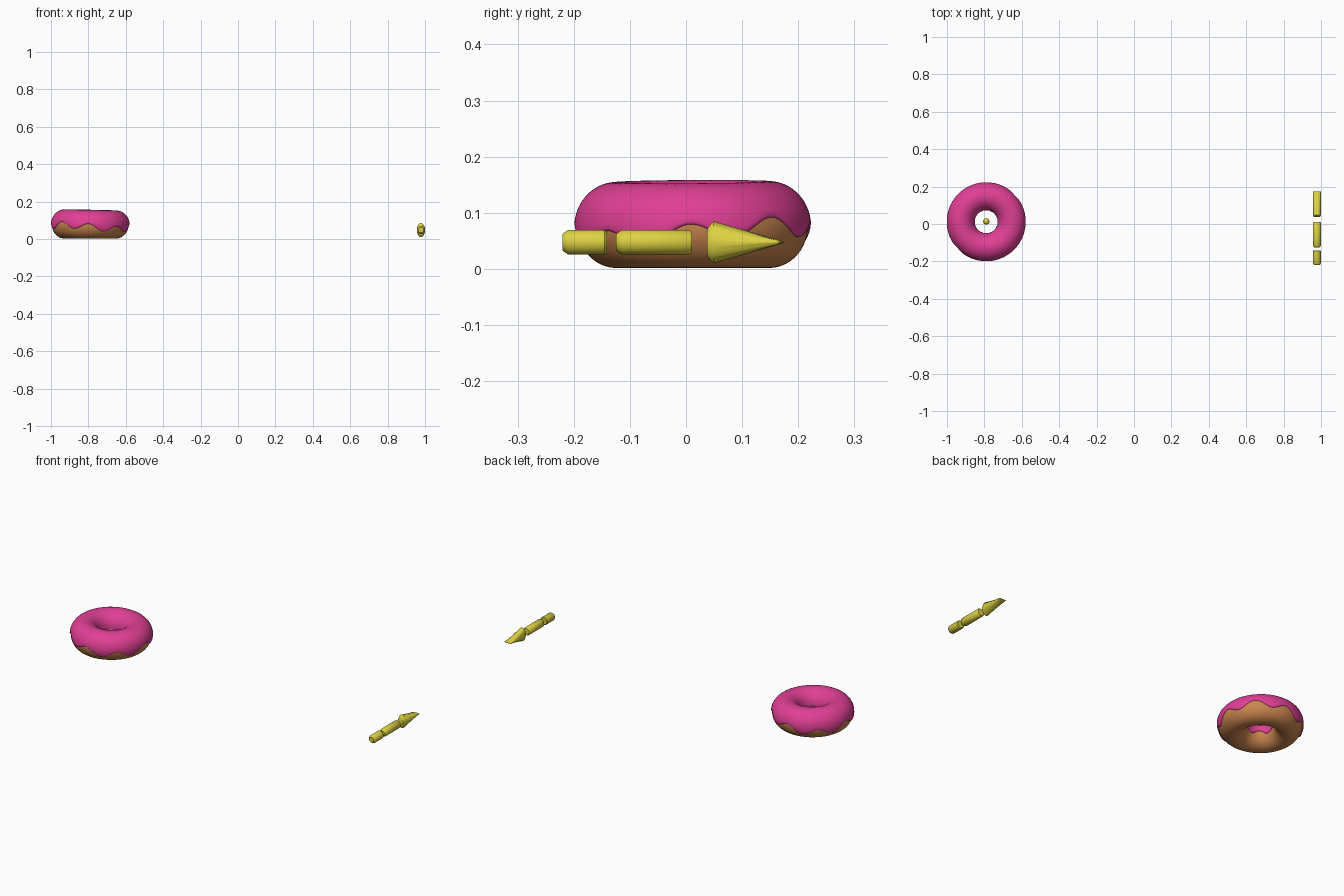
import bpy, bmesh, math
from math import sin, cos, pi, radians
from mathutils import Vector

if "Cube" in bpy.data.objects:
    bpy.data.objects.remove(bpy.data.objects["Cube"])


def material(name, rgb):
    m = bpy.data.materials.new(name)
    m.diffuse_color = (*rgb, 1)
    m.use_nodes = True
    m.node_tree.nodes["Principled BSDF"].inputs["Base Color"].default_value = m.diffuse_color
    return m


PINK = material("pink_icing", (0.75, 0.05, 0.30))
BROWN = material("brown_dough", (0.58, 0.23, 0.075))
YELLOW = material("yellow_sprinkle", (0.72, 0.64, 0.055))


def loft(name, rings, mat, close_rings=False, close_section=True, caps=False, angle=60):
    """Skin a list of equally sized point rings into one smooth object."""
    bm = bmesh.new()
    vs = [[bm.verts.new(p) for p in ring] for ring in rings]
    n, m = len(vs), len(vs[0])
    for i in range(n if close_rings else n - 1):
        for j in range(m if close_section else m - 1):
            a, b = vs[i], vs[(i + 1) % n]
            k = (j + 1) % m
            bm.faces.new((a[j], a[k], b[k], b[j]))
    if caps:
        bm.faces.new(vs[0])
        bm.faces.new(vs[-1][::-1])
    bmesh.ops.remove_doubles(bm, verts=bm.verts, dist=1e-5)
    bmesh.ops.recalc_face_normals(bm, faces=bm.faces)
    me = bpy.data.meshes.new(name)
    bm.to_mesh(me)
    bm.free()
    me.materials.append(mat)
    ob = bpy.data.objects.new(name, me)
    bpy.context.collection.objects.link(ob)
    bpy.ops.object.select_all(action='DESELECT')
    ob.select_set(True)
    bpy.context.view_layer.objects.active = ob
    bpy.ops.object.shade_smooth_by_angle(angle=radians(angle))
    return ob


# ring surface shared by dough and icing; a = turn from front, t = tube angle
CX, CY, CZ, R = -0.79, 0.012, 0.0755, 0.136


def ring_point(a, t, grow=0.0):
    r = R + (0.069 + grow) * cos(t)
    z = CZ + (0.074 + grow) * sin(t)
    if sin(t) > 0:                      # slightly uneven top
        z += 0.003 * sin(t) * cos(a + radians(105))
    return Vector((CX + r * sin(a), CY - r * cos(a), z))


N = 128
turns = [2 * pi * i / N for i in range(N)]

# dough
loft("dough", [[ring_point(a, 2 * pi * j / 40) for j in range(40)] for a in turns],
     BROWN, close_rings=True)


# icing shell with wavy, rounded drip edge
def icing_section(a):
    edge = 0.064 + 0.016 * cos(8 * (a + radians(2))) - 0.012 * sin(2 * a)
    t0 = math.asin((edge - CZ) / 0.074)
    t1 = pi + 0.12 + 0.12 * cos(5 * a)
    steps = [(0.06, -0.002), (0.0, 0.002), (0.02, 0.0045), (0.07, 0.006)]
    pts = [ring_point(a, t0 + d, g) for d, g in steps]
    lo, hi = t0 + 0.07, t1 - 0.07
    pts += [ring_point(a, lo + (hi - lo) * j / 32, 0.006) for j in range(1, 33)]
    pts += [ring_point(a, t1 - d, g) for d, g in reversed(steps[:3])]
    return pts


loft("icing", [icing_section(a) for a in turns], PINK, close_rings=True, close_section=False)


# sprinkles along y, each section is (y, x radius, z radius)
def sprinkle(name, sections):
    rings = [[Vector((0.978 + rx * cos(2 * pi * j / 32), y, 0.0475 + rz * sin(2 * pi * j / 32)))
              for j in range(32)] for y, rx, rz in sections]
    loft(name, rings, YELLOW, caps=True, angle=40)


S = 0.022
sprinkle("short_sprinkle", [(-0.22, 0.014, 0.014), (-0.217, 0.017, 0.017), (-0.21, S, S),
                            (-0.145, S, S), (-0.141, 0.018, 0.018)])
sprinkle("long_sprinkle", [(-0.125, 0.014, 0.014), (-0.122, 0.017, 0.017), (-0.114, S, S),
                           (0.006, S, S), (0.011, 0.018, 0.018)])
sprinkle("wedge_sprinkle", [(0.037, 0.016, 0.022), (0.041, 0.019, 0.029), (0.049, S, 0.0375),
                            (0.165, S, 0.004), (0.175, 0.02, 0.001)])

# round sprinkle floating in the hole
ball = [[Vector((CX + 0.017 * cos(p) * cos(q), CY + 0.002 + 0.017 * cos(p) * sin(q), 0.085 + 0.017 * sin(p)))
         for q in [2 * pi * j / 24 for j in range(24)]]
        for p in [radians(-85 + 170 * i / 14) for i in range(15)]]
loft("round_sprinkle", ball, YELLOW, caps=True)
